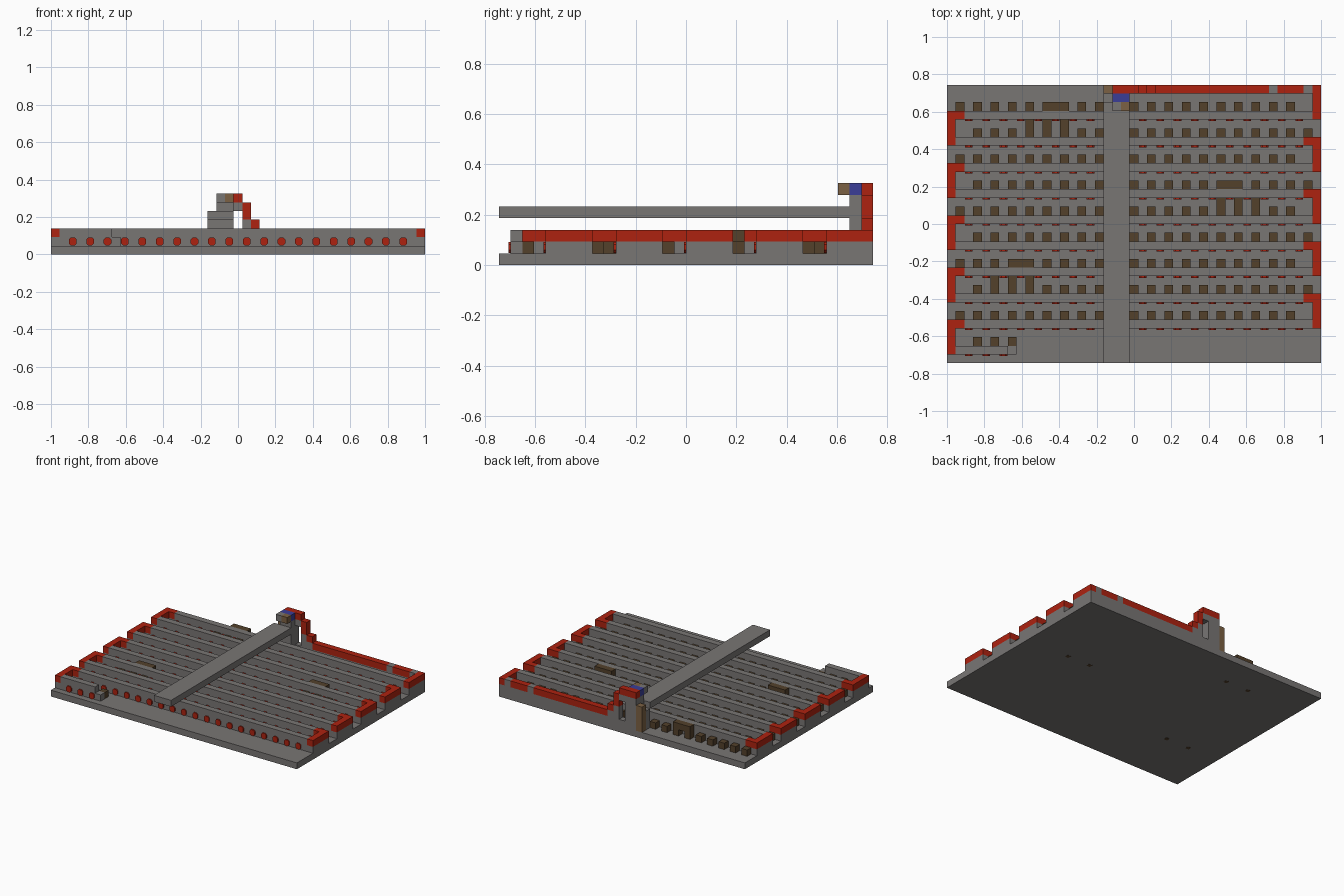
import bpy, bmesh
from mathutils import Matrix

if "Cube" in bpy.data.objects:
    bpy.data.objects.remove(bpy.data.objects["Cube"], do_unlink=True)

NX, NY = 43, 32          # cells across and deep
U = 2 / NX               # cell size


def material(name, rgb):
    m = bpy.data.materials.new(name)
    m.use_nodes = True
    m.diffuse_color = (*rgb, 1)
    m.node_tree.nodes["Principled BSDF"].inputs["Base Color"].default_value = (*rgb, 1)
    return m


grey = material("stone grey", (0.19, 0.18, 0.175))
red = material("wire red", (0.42, 0.016, 0.005))
brown = material("dark brown", (0.088, 0.053, 0.024))
tan = material("wood tan", (0.20, 0.12, 0.057))
blue = material("deep blue", (0.043, 0.048, 0.31))


def block(i, j, k, i2=None, j2=None, k2=None):
    """Cell range, inclusive: i from -x, j from the back, k from the ground."""
    i2 = i if i2 is None else i2
    j2 = j if j2 is None else j2
    k2 = k if k2 is None else k2
    return (i, j, k, i2 + 1, j2 + 1, k2 + 1)


def build(name, mat, boxes):
    """One object made of boxes given as cell bounds."""
    bm = bmesh.new()
    for a, b, c, d, e, f in boxes:
        centre = ((a + d - NX) / 2 * U, (NY - b - e) / 2 * U, (c + f) / 2 * U)
        size = ((d - a) * U, (e - b) * U, (f - c) * U)
        bmesh.ops.create_cube(bm, size=1, matrix=Matrix.Translation(centre) @ Matrix.Diagonal((*size, 1)))
    mesh = bpy.data.meshes.new(name)
    bm.to_mesh(mesh)
    bm.free()
    mesh.materials.append(mat)
    obj = bpy.data.objects.new(name, mesh)
    bpy.context.collection.objects.link(obj)
    return obj


last = NX - 1
build("base_slab", grey, [block(0, 0, 0, last, NY - 1)])

# Long walls, with the turns of the wire alternating between the sides
lower, upper, lamps, cubes, supports, turns = [], [], [], [], [], []
for n in range(1, 11):
    j, odd, short = 3 * n, n % 2, n == 10
    lower.append(block(0, j, 1, 7 if short else last))
    upper.append(block(2 if odd else 1, j, 2, 6 if short else last - 1 - (not odd)))
    for i in range(2, 7 if short else last, 2):
        lamps.append((i + 0.06, j + 1, 1.04, i + 0.94, j + 1.18, 1.96))
    start = 1 if odd else 3
    for i in range(start, 8 if short else start + 39, 2):
        cubes.append(block(i, j - 1, 1))
    if not short:
        side, inner = (0, 1) if odd else (last, last - 1)
        supports.append(block(side, j + 1, 1, side, j + 2))
        turns += [block(side, j, 2, side, j + 3), block(inner, j, 2)]

build("wall_lower", grey, lower)
build("wall_upper", grey, upper)
build("turn_supports", grey, supports)
build("turn_wire", red, turns)
build("delay_cubes", brown, cubes)

# Red lamps on the wall fronts, with clipped corners
lamp = build("wall_lamps", red, lamps)
bm = bmesh.new()
bm.from_mesh(lamp.data)
edges = [e for e in bm.edges if abs(e.verts[0].co.y - e.verts[1].co.y) > U * 0.1]
bmesh.ops.bevel(bm, geom=edges, offset=U * 0.22, segments=1, affect='EDGES')
bm.to_mesh(lamp.data)
bm.free()

# Three tapping points: paired posts, a raised bar and feet under the slab
posts, bars, feet = [], [], []
for i, j in ((9, 4), (31, 13), (5, 22)):
    posts += [block(i + s, j, 1) for s in (0, 2, 4)]
    bar = i if i == 31 else i + 2
    bars.append(block(bar, j - 2, 2, bar + 2))
    feet += [(i + s + 0.2, j + 0.7, -0.02, i + s + 0.8, j + 1.3, 0.05) for s in (0, 4)]
build("tap_posts", brown, posts)
build("tap_bars", brown, bars)
build("tap_feet", brown, feet)

# Wire along the back edge
gaps = (37, 41)
build("back_wall", grey, [block(21, 0, 1, last)] + [block(i, 0, 2) for i in gaps]
      + [block(22, 0, 2, 23), block(22, 0, 3)])
build("back_wall_end", grey, [block(last, 1, 1, last, 2)])
build("back_wire", red, [block(24, 0, 2, 36), block(38, 0, 2, 40), block(last, 0, 2, last, 3)])

# Tower and its stepped wire
build("tower_post", grey, [block(19, 0, 1, 20, 1, 5), block(21, 0, 5), block(18, 1, 1, 18, 1, 3)])
build("tower_plank", tan, [block(18, 0, 1, 18, 0, 4)])
build("tower_wire", red, [block(19, 0, 6, 21), block(22, 0, 4, 22, 0, 5), block(23, 0, 3)])
build("tower_lamp", blue, [block(19, 1, 6, 20)])
build("tower_head", grey, [block(19, 2, 6)])
build("tower_head_side", tan, [block(20, 2, 6)])

# Walkway above the walls
build("walkway", grey, [block(18, 2, 4, 20, NY - 1)])
